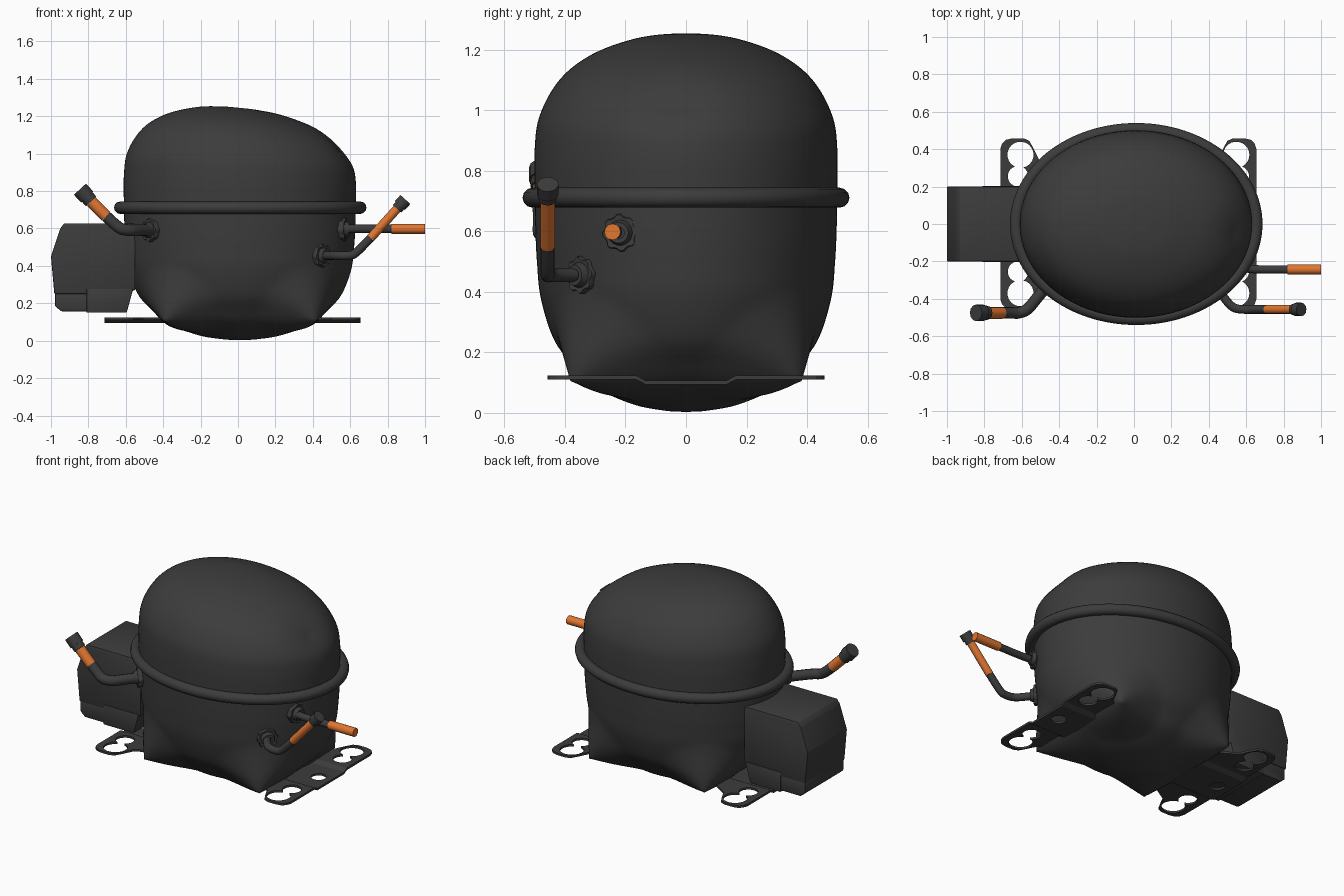
import bpy, bmesh, math
from mathutils import Vector

if "Cube" in bpy.data.objects:
    bpy.data.objects.remove(bpy.data.objects["Cube"])


def material(name, rgb):
    m = bpy.data.materials.new(name)
    m.diffuse_color = (*rgb, 1)
    m.use_nodes = True
    m.node_tree.nodes["Principled BSDF"].inputs["Base Color"].default_value = m.diffuse_color
    return m


DARK = material("dark_paint", (0.045, 0.045, 0.045))
COPPER = material("copper", (0.75, 0.18, 0.03))


def add(name, mesh, mat=DARK, angle=35):
    ob = bpy.data.objects.new(name, mesh)
    bpy.context.collection.objects.link(ob)
    mesh.materials.clear()
    mesh.materials.append(mat)
    bpy.ops.object.select_all(action='DESELECT')
    ob.select_set(True)
    bpy.context.view_layer.objects.active = ob
    bpy.ops.object.shade_smooth_by_angle(angle=math.radians(angle))
    return ob


def finish(name, bm, mat=DARK, angle=35):
    bmesh.ops.recalc_face_normals(bm, faces=bm.faces)
    me = bpy.data.meshes.new(name)
    bm.to_mesh(me)
    bm.free()
    return add(name, me, mat, angle)


def spline(pts, n=6):
    """Smooth curve through the points (Catmull-Rom)."""
    p = [Vector(q) for q in pts]
    p = [2 * p[0] - p[1]] + p + [2 * p[-1] - p[-2]]
    out = []
    for i in range(1, len(p) - 2):
        a, b, c, d = p[i - 1:i + 3]
        for k in range(n):
            t = k / n
            out.append(0.5 * (2 * b + (c - a) * t + (2 * a - 5 * b + 4 * c - d) * t * t
                              + (3 * b - a - 3 * c + d) * t ** 3))
    return out + [p[-2]]


def curve_mesh(name, loops, dims, cyclic, **props):
    cu = bpy.data.curves.new(name, 'CURVE')
    cu.dimensions = dims
    for k, v in props.items():
        setattr(cu, k, v)
    for pts in loops:
        s = cu.splines.new('POLY')
        s.points.add(len(pts) - 1)
        for sp, q in zip(s.points, pts):
            sp.co = (q[0], q[1], q[2] if len(q) > 2 else 0, 1)
        s.use_cyclic_u = cyclic
    tmp = bpy.data.objects.new(name + "_tmp", cu)
    bpy.context.collection.objects.link(tmp)
    me = bpy.data.meshes.new_from_object(tmp.evaluated_get(bpy.context.evaluated_depsgraph_get()))
    bpy.data.objects.remove(tmp)
    bm = bmesh.new()
    bm.from_mesh(me)
    bmesh.ops.remove_doubles(bm, verts=bm.verts, dist=1e-5)
    return bm


def tube(name, pts, r, mat=DARK, cyclic=False):
    bm = curve_mesh(name, [pts], '3D', cyclic, bevel_depth=r, bevel_resolution=4,
                    use_fill_caps=not cyclic)
    return finish(name, bm, mat, 50)


def shell(name, profile, tilt=0, bumps=(), a=0.62, b=0.5, cx=0.01, seg=128):
    """Elliptical lathe; profile ends at the pole. Bumps pull the skin locally."""
    bm = bmesh.new()
    prof, rings = spline(profile, 8), []

    def vert(x, y, z):
        p = Vector((x, y, z - tilt * x * (z - 0.7) / 0.54))
        move = Vector()
        for anchor, disp, rad in bumps:
            move += Vector(disp) * max(0, 1 - (p - Vector(anchor)).length / rad) ** 1.5
        return bm.verts.new(p + move)
    for r, z in prof[:-1]:
        rings.append([vert(cx + a * r * math.cos(2 * math.pi * i / seg),
                           b * r * math.sin(2 * math.pi * i / seg), z) for i in range(seg)])
    pole = vert(cx, 0, prof[-1][1])
    for lo, hi in zip(rings, rings[1:]):
        for i in range(seg):
            j = (i + 1) % seg
            bm.faces.new((lo[i], lo[j], hi[j], hi[i]))
    for i in range(seg):
        bm.faces.new((rings[-1][i], rings[-1][(i + 1) % seg], pole))
    return finish(name, bm, DARK, 80)


# Housing: sloping upper dome, lower bowl with four pulled-out feet, seam rim
shell("upper_dome", [(1, .70), (1, .87), (.965, .985), (.835, 1.10), (.635, 1.178),
                     (.37, 1.228), (.15, 1.244), (0, 1.246)], tilt=0.1,
      bumps=[((.54, -.05, 1.03), (-.015, 0, -.015), .2)])
feet = [((.01 + sx * .337, sy * .272, .17), (sx * .07, sy * .11, -.065), .27)
        for sx in (-1, 1) for sy in (-1, 1)]
shell("lower_bowl", [(1, .72), (.995, .6), (.985, .5), (.96, .38), (.88, .25), (.77, .17),
                     (.62, .09), (.36, .03), (.15, .008), (0, .003)], bumps=feet)
tube("seam_rim", [(.012 + .642 * math.cos(t * math.pi / 64), .507 * math.sin(t * math.pi / 64), .711)
                  for t in range(128)], .033, cyclic=True)


# Mounting plates with keyhole slots and a lowered middle
def arc(c, r, a0, a1, n=20):
    return [(c[0] + r * math.cos(a0 + (a1 - a0) * i / n),
             c[1] + r * math.sin(a0 + (a1 - a0) * i / n)) for i in range(n + 1)]


def keyhole(c1, r1, c2, r2):
    dx, dy = c2[0] - c1[0], c2[1] - c1[1]
    d, ang = math.hypot(dx, dy), math.atan2(dy, dx)
    al = math.acos((d * d + r1 * r1 - r2 * r2) / (2 * d * r1))
    be = math.acos((d * d + r2 * r2 - r1 * r1) / (2 * d * r2))
    return (arc(c1, r1, ang + al, ang + 2 * math.pi - al)
            + arc(c2, r2, ang + math.pi + be, ang + 3 * math.pi - be))


half = [(.685, .17), (.685, .40), (.675, .43), (.655, .45), (.62, .458), (.56, .458),
        (.53, .445), (.51, .41), (.475, .34), (.36, .27)]
outline = half + [(x, -y) for x, y in reversed(half)]
slot = keyhole((.577, .37), .07, (.59, .255), .055)
loops = [outline, slot, [(x, -y) for x, y in slot], arc((.60, 0), .045, 0, 1.9 * math.pi)]
for side, s in (("left", -1), ("right", 1)):
    bm = curve_mesh("plate", [[(-.03 + s * x, y) for x, y in lp] for lp in loops],
                    '2D', True, fill_mode='BOTH', extrude=.0065)
    for y in (-.165, -.135, .135, .165):
        bmesh.ops.bisect_plane(bm, geom=bm.verts[:] + bm.edges[:] + bm.faces[:],
                               plane_co=(0, y, 0), plane_no=(0, 1, 0))
    for v in bm.verts:
        v.co.z += .101 if abs(v.co.y) < .15 else .117
    finish(side + "_mounting_plate", bm, DARK, 20)


# Electrical box: profiles in x-z, pushed along y
def slab(name, prof, hy, bevel):
    bm = bmesh.new()
    f = bm.faces.new([bm.verts.new((x, -hy, z)) for x, z in prof])
    ext = bmesh.ops.extrude_face_region(bm, geom=[f])['geom']
    bmesh.ops.translate(bm, vec=(0, 2 * hy, 0),
                        verts=[v for v in ext if isinstance(v, bmesh.types.BMVert)])
    bmesh.ops.recalc_face_normals(bm, faces=bm.faces)
    bmesh.ops.bevel(bm, geom=bm.edges[:], offset=bevel, segments=2, affect='EDGES', profile=.5)
    finish(name, bm, DARK, 30)


slab("electrical_box", [(-.93, .628), (-.55, .628), (-.55, .27), (-.62, .25), (-.982, .25),
                        (-1.0, .45), (-.95, .60)], .20, .006)
slab("electrical_box_lid", [(-.978, .255), (-.60, .255), (-.60, .157), (-.945, .157),
                            (-.978, .185)], .196, .006)
slab("electrical_box_bracket", [(-.81, .278), (-.56, .278), (-.595, .15), (-.81, .15)], .204, .005)


# Pipes: toothed collar, dark elbow, copper sleeve, optional end cap
def collar(name, pos, direction):
    d = Vector(direction).normalized()
    bm = bmesh.new()
    n, rings = 32, []
    for h, r, tooth in ((-.03, .056, 0), (.004, .056, .007), (.014, .052, .007),
                        (.012, .042, 0), (.035, .034, 0), (.035, .02, 0)):
        rings.append([bm.verts.new(((r + (tooth if i % 4 < 2 else 0)) * math.cos(2 * math.pi * i / n),
                                    (r + (tooth if i % 4 < 2 else 0)) * math.sin(2 * math.pi * i / n), h))
                      for i in range(n)])
    for lo, hi in zip(rings, rings[1:]):
        for i in range(n):
            bm.faces.new((lo[i], lo[(i + 1) % n], hi[(i + 1) % n], hi[i]))
    bm.transform(d.to_track_quat('Z', 'Y').to_matrix().to_4x4())
    bmesh.ops.translate(bm, vec=pos, verts=bm.verts)
    finish(name, bm)


def pipe(name, elbow, r, sleeve_r, sleeve_end, cap_end=None):
    path = spline(elbow)
    tube(name + "_elbow", path, r)
    tube(name + "_copper", [elbow[-1], sleeve_end], sleeve_r, COPPER)
    if cap_end:
        tip, end = Vector(cap_end), Vector(sleeve_end)
        tube(name + "_cap_neck", [end, end.lerp(tip, .5)], sleeve_r + .006)
        tube(name + "_cap", [end.lerp(tip, .35), tip], sleeve_r + .012)


collar("left_pipe_collar", (-.47, -.325, .59), (-.75, -.66, 0))
pipe("left_pipe", [(-.44, -.30, .59), (-.51, -.385, .59), (-.57, -.455, .59), (-.62, -.475, .597),
                   (-.655, -.475, .62), (-.705, -.475, .665)], .031, .032,
     (-.785, -.475, .745), (-.845, -.475, .81))
collar("right_straight_collar", (.565, -.215, .595), (1, -.25, 0))
pipe("right_straight_pipe", [(.5, -.225, .598), (.62, -.24, .598), (.70, -.243, .598),
                             (.82, -.243, .598)], .022, .027, (1.0, -.243, .598))
collar("right_bent_collar", (.45, -.345, .455), (.72, -.69, 0))
pipe("right_bent_pipe", [(.42, -.30, .455), (.475, -.385, .455), (.53, -.445, .455),
                         (.59, -.457, .455), (.63, -.457, .47), (.71, -.457, .55)], .023, .024,
     (.85, -.457, .705), (.895, -.457, .755))
